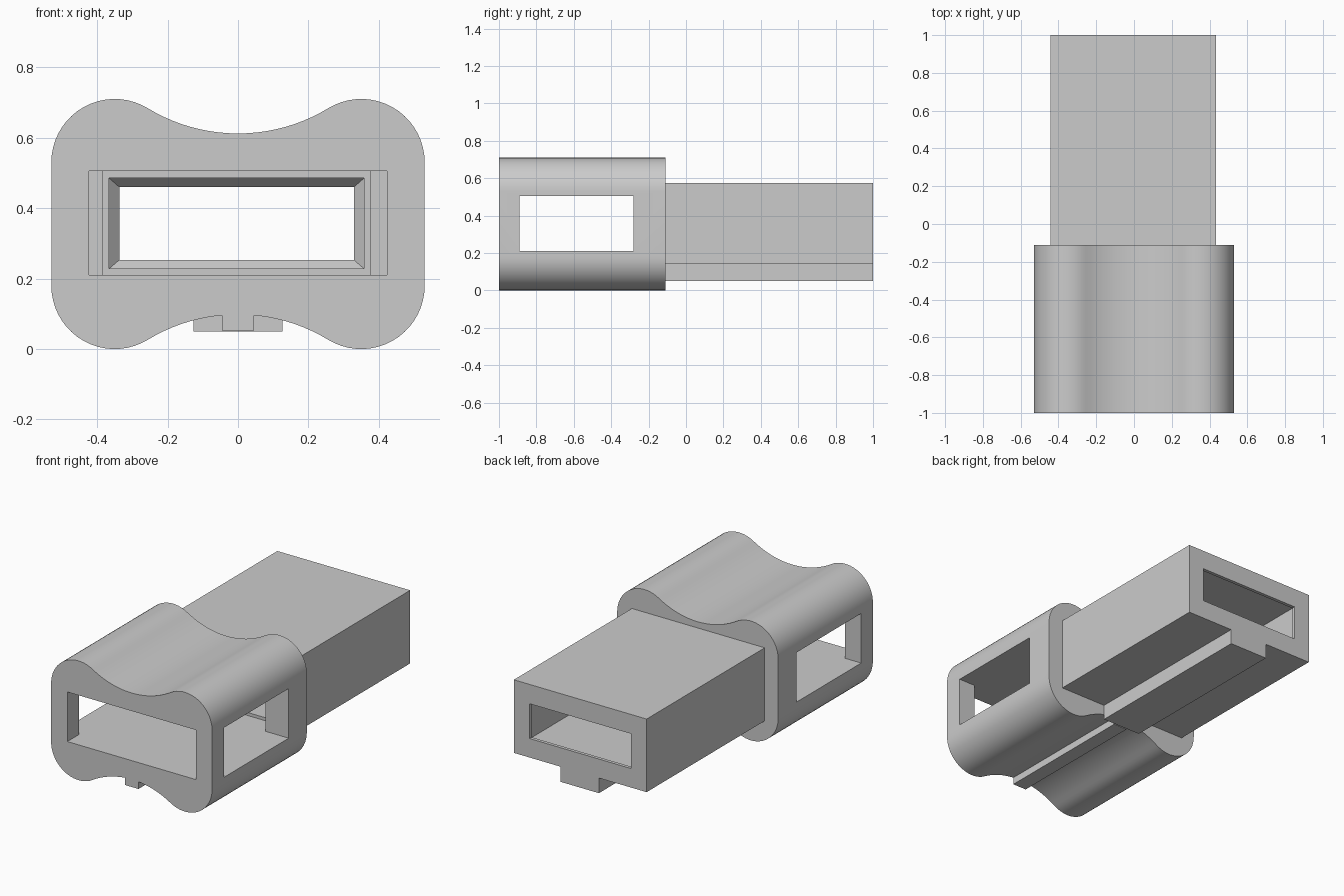
import bpy
import math

cube = bpy.data.objects.get("Cube")
if cube:
    bpy.data.objects.remove(cube, do_unlink=True)

grey = bpy.data.materials.new("light grey plastic")
grey.use_nodes = True
grey.diffuse_color = (0.6, 0.6, 0.6, 1)
grey.node_tree.nodes["Principled BSDF"].inputs["Base Color"].default_value = (0.6, 0.6, 0.6, 1)


def loft(name, rings):
    """Closed solid through a list of equal-length rings, capped at both ends."""
    n = len(rings[0])
    verts = [p for ring in rings for p in ring]
    faces = [tuple(range(n)), tuple(reversed(range(len(verts) - n, len(verts))))]
    for k in range(len(rings) - 1):
        for i in range(n):
            j = (i + 1) % n
            faces.append((k * n + j, k * n + i, (k + 1) * n + i, (k + 1) * n + j))
    mesh = bpy.data.meshes.new(name)
    mesh.from_pydata(verts, [], faces)
    mesh.materials.append(grey)
    ob = bpy.data.objects.new(name, mesh)
    bpy.context.collection.objects.link(ob)
    return ob


def section(y, half, z0, z1, cx=0):
    return [(cx - half, y, z0), (cx + half, y, z0), (cx + half, y, z1), (cx - half, y, z1)]


def block(name, half, y0, y1, z0, z1, cx=0):
    return loft(name, [section(y0, half, z0, z1, cx), section(y1, half, z0, z1, cx)])


def combine(target, other, operation):
    mod = target.modifiers.new(operation.lower(), 'BOOLEAN')
    mod.operation = operation
    mod.solver = 'EXACT'
    mod.object = other
    bpy.context.view_layer.objects.active = target
    bpy.ops.object.modifier_apply(modifier=mod.name)
    bpy.data.objects.remove(other, do_unlink=True)


# Waisted grip outline: round corner lobes blended into shallow dips
MID, LOBE_X, LOBE_Z, R = 0.355, 0.35, 0.175, 0.18
DIP = 0.257
dip_r = (LOBE_X**2 + (DIP - LOBE_Z)**2 - R**2) / (2 * (R - DIP + LOBE_Z))
lean = math.atan2(LOBE_X, DIP + dip_r - LOBE_Z)
quarter = []
for i in range(19):
    a = (math.pi / 2 + lean) * i / 18
    quarter.append((LOBE_X + R * math.cos(a), LOBE_Z + R * math.sin(a)))
for i in range(1, 11):
    a = lean * (1 - i / 10)
    quarter.append((dip_r * math.sin(a), DIP + dip_r - dip_r * math.cos(a)))
upper = quarter + [(-x, z) for x, z in reversed(quarter[:-1])]
outline = upper + [(x, -z) for x, z in reversed(upper)]
body = loft("plug_housing", [[(x, y, MID + z) for x, z in outline] for y in (-1, -0.11)])

# Rear sleeve and the two keying rails
CX = -0.004
combine(body, block("rear_sleeve", 0.437, -0.15, 1, 0.14, 0.575, CX), 'UNION')
combine(body, block("wide_rail", 0.127, -0.11, 1, 0.05, 0.16), 'UNION')
combine(body, block("narrow_rail", 0.045, -1, -0.12, 0.053, 0.13), 'UNION')

# Stepped passage that runs from front to back and narrows at the rear lip
passage = loft("passage_cutter", [
    section(-1.1, 0.423, 0.21, 0.505), section(-0.89, 0.423, 0.21, 0.505),
    section(-0.28, 0.415, 0.21, 0.505), section(-0.28, 0.38, 0.21, 0.505, CX),
    section(-0.17, 0.38, 0.21, 0.505, CX), section(-0.17, 0.362, 0.228, 0.485, CX),
    section(0.95, 0.362, 0.228, 0.485, CX), section(0.98, 0.333, 0.253, 0.46, CX),
    section(1.1, 0.333, 0.253, 0.46, CX)])
combine(body, passage, 'DIFFERENCE')

# Side windows
combine(body, block("window_cutter", 0.7, -0.89, -0.28, 0.21, 0.505), 'DIFFERENCE')

bpy.ops.object.select_all(action='DESELECT')
body.select_set(True)
bpy.context.view_layer.objects.active = body
bpy.ops.object.shade_smooth_by_angle(angle=math.radians(30))
